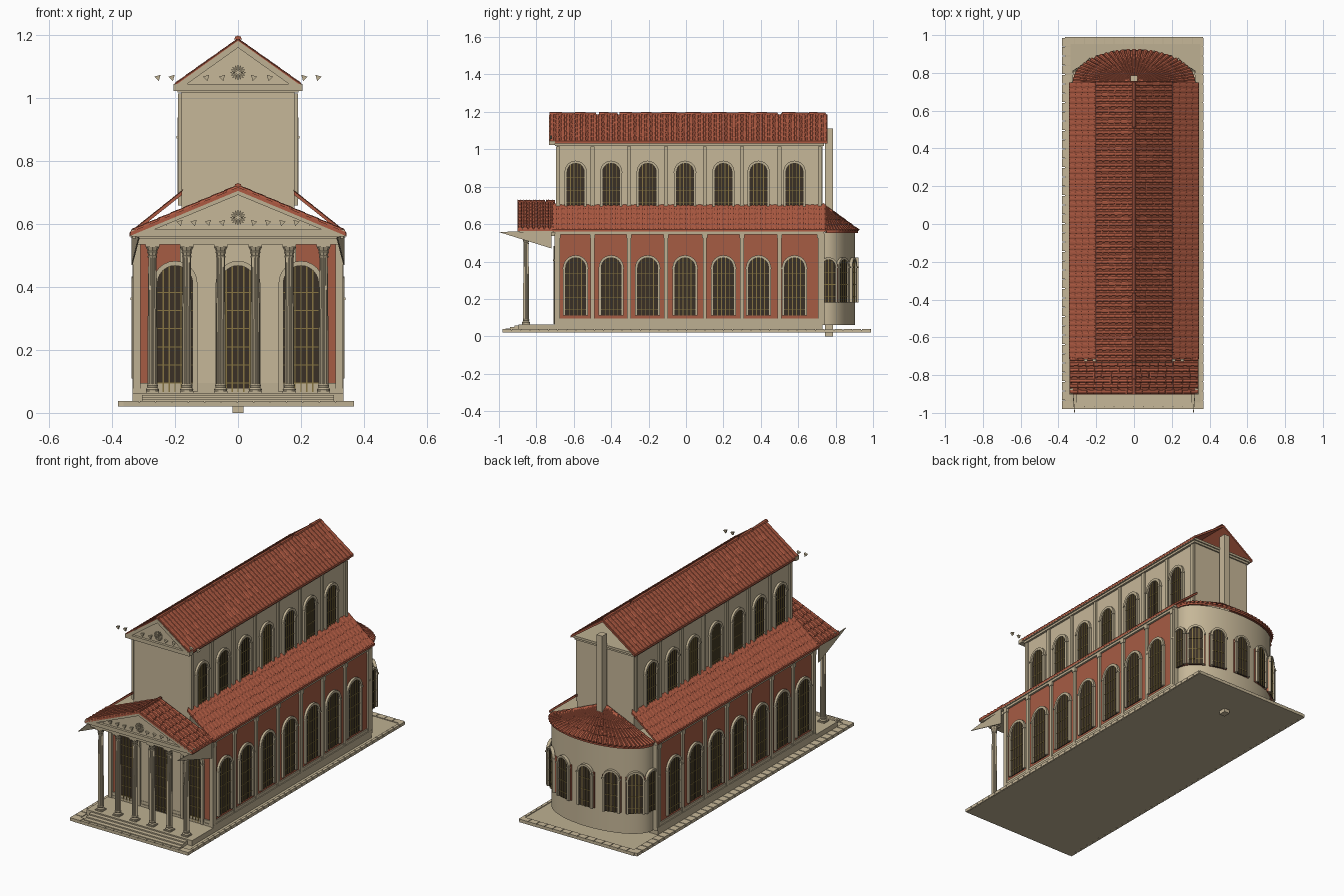
import bpy, bmesh, math, random
from mathutils import Vector, Matrix

if "Cube" in bpy.data.objects:
    bpy.data.objects.remove(bpy.data.objects["Cube"])
random.seed(3)
I = Matrix.Identity(4)

def mat(name, r, g, b):
    m = bpy.data.materials.new(name)
    lin = lambda c: (c / 255 / 12.92) if c < 11 else ((c / 255 + .055) / 1.055) ** 2.4
    m.diffuse_color = (lin(r), lin(g), lin(b), 1)
    m.use_nodes = True
    m.node_tree.nodes["Principled BSDF"].inputs["Base Color"].default_value = m.diffuse_color
    return m

MATS = [mat("pale_stone", 198, 183, 152), mat("trim_stone", 190, 176, 146), mat("red_plaster", 166, 92, 68),
        mat("roof_tile", 174, 90, 66), mat("dark_glass", 58, 48, 38), mat("bronze_bars", 134, 116, 66)]
WALL, TRIM, RED, TILE, DARK, BAR = range(6)

def finish(bm, name, smooth=False):
    bmesh.ops.recalc_face_normals(bm, faces=bm.faces)
    me = bpy.data.meshes.new(name)
    bm.to_mesh(me)
    bm.free()
    for m in MATS:
        me.materials.append(m)
    ob = bpy.data.objects.new(name, me)
    bpy.context.collection.objects.link(ob)
    if smooth:
        bpy.context.view_layer.objects.active = ob
        ob.select_set(True)
        bpy.ops.object.shade_smooth_by_angle(angle=math.radians(35))
        ob.select_set(False)

def face(bm, vs, m):
    bm.faces.new(vs).material_index = m

def prism(bm, pts, d0, d1, m, M=I):
    """Extrude an (x, z) outline along local y."""
    a = [bm.verts.new(M @ Vector((x, d0, z))) for x, z in pts]
    b = [bm.verts.new(M @ Vector((x, d1, z))) for x, z in pts]
    face(bm, a, m)
    face(bm, b[::-1], m)
    for i in range(len(pts)):
        j = (i + 1) % len(pts)
        face(bm, [a[i], b[i], b[j], a[j]], m)

def box(bm, x0, x1, y0, y1, z0, z1, m, M=I):
    prism(bm, [(x0, z0), (x1, z0), (x1, z1), (x0, z1)], y0, y1, m, M)

def frame(x, y, angle):
    """Local -y becomes the outward direction; angle 0 faces the front."""
    return Matrix.Translation((x, y, 0)) @ Matrix.Rotation(angle, 4, 'Z')

def arch(w, z0, z1, n=12):
    c = z1 - w
    return [(w, z0)] + [(w * math.cos(math.pi * i / n), c + w * math.sin(math.pi * i / n))
                        for i in range(n + 1)] + [(-w, z0)]

def window(bm, M, w, z0, z1, t=.014, bars=4):
    """Arched dark pane, stone surround and a bronze grille."""
    inner, outer = arch(w, z0, z1), arch(w + t, z0, z1 + t)
    prism(bm, inner, -.004, .004, DARK, M)
    prism(bm, outer + inner[::-1], -.013, .004, TRIM, M)
    for s in (-1, 1):
        box(bm, s * w - .008 + s * .008, s * w + .008 + s * .008, -.016, 0, z1 - w - .008, z1 - w, TRIM, M)
    for i in range(bars):
        x = w * (2 * (i + 1) / (bars + 1) - 1)
        box(bm, x - .002, x + .002, -.008, -.003, z0, z1 - w + math.sqrt(w * w - x * x), BAR, M)
    n = max(2, round((z1 - z0) / .07))
    for i in range(n):
        z = z0 + (z1 - w - z0) * (i + .5) / n
        box(bm, -w, w, -.007, -.003, z - .0015, z + .0015, BAR, M)

def rib(bm, lo, hi, up, r0, r1, courses):
    """Row of overlapping half-round tiles from eave to ridge."""
    side = (hi - lo).cross(up).normalized()
    for c in range(courses):
        rows = []
        for k, g in ((c, 1.15), (c + 1.05, .85)):
            f = min(1, max(0, k / courses + (random.uniform(-.02, .02) if c else 0)))
            r, p = (r0 + (r1 - r0) * f) * g, lo.lerp(hi, f)
            rows.append([bm.verts.new(p + side * r * math.cos(a) + up * r * math.sin(a))
                         for a in (math.pi * i / 4 for i in range(5))])
        for i in range(4):
            face(bm, [rows[0][i], rows[0][i + 1], rows[1][i + 1], rows[1][i]], TILE)
        face(bm, rows[0], TILE)

def slope(bm, s, x0, z0, x1, z1, y0, y1, courses, r=.010):
    """Tiled roof plane on side s, from eave (x0, z0) to top (x1, z1)."""
    prism(bm, [(s * x0, z0), (s * x1, z1), (s * x1, z1 - .012), (s * x0, z0 - .012)], y0, y1, TILE)
    up = Vector((s * (z0 - z1), 0, x0 - x1))
    up = -up.normalized() if up.z < 0 else up.normalized()
    n = round((y1 - y0) / .0285)
    for i in range(n):
        y = y0 + (y1 - y0) * (i + .5) / n
        rib(bm, Vector((s * x0, y, z0)), Vector((s * x1, y, z1)), up, r, r, courses)

def lathe(bm, prof, x, y, m, n=16, flute=0):
    rings = [[bm.verts.new((x + r * (1 - flute * (i % 2)) * math.cos(2 * math.pi * i / n),
                            y + r * (1 - flute * (i % 2)) * math.sin(2 * math.pi * i / n), z))
              for i in range(n)] for r, z in prof]
    for a, b in zip(rings, rings[1:]):
        for i in range(n):
            j = (i + 1) % n
            face(bm, [a[i], a[j], b[j], b[i]], m)
    face(bm, rings[0], m)
    face(bm, rings[-1], m)

def pediment(name, w, z0, z1, yf, yb, zo, xs):
    """Gable with recessed field, raking frame, rosette and leaf row."""
    bm = bmesh.new()
    k = (z1 - z0) / w
    prism(bm, [(-w, z0), (w, z0), (0, z1)], yf + .014, yb, WALL)
    box(bm, -w, w, yf, yb, z0 - .014, z0 + .008, TRIM)
    for s in (-1, 1):
        prism(bm, [(s * w, z0), (0, z1), (0, z1 - .022), (s * (w - .022 / k), z0)], yf, yb, TRIM)
        for x in xs:
            prism(bm, [(s * x - s * .009, zo + .008), (s * x + s * .011, zo + .002), (s * x - s * .003, zo - .012)],
                  yf + .004, yf + .016, TRIM)
    for i in range(16):
        M = Matrix.Translation((0, 0, zo + .015)) @ Matrix.Rotation(i * math.pi / 8, 4, 'Y')
        prism(bm, [(0, .005), (.003, .018), (0, .026), (-.003, .018)], yf + .006, yf + .016, TRIM, M)
    finish(bm, name)

# Paved base with a border of blocks
bm = bmesh.new()
box(bm, -.364, .364, -.98, .99, .02, .034, TRIM)
for s in (-1, 1):
    for i in range(40):
        y = -.98 + i * .04925
        box(bm, s * .367 - .014, s * .367 - .014 + .016 if s > 0 else s * .367 + .03, y, y + .045, .021, .038, WALL)
    for i in range(14):
        x = -.364 + i * .052
        y = .005 + s * .967
        box(bm, x, x + .048, y - .018, y + .018, .021, .038, WALL)
finish(bm, "paved_base")

# Podium and front steps
bm = bmesh.new()
box(bm, -.335, .335, -.895, .73, .03, .064, TRIM)
for i in range(3):
    box(bm, -.305, .305, -.965 + i * .024, -.89, .03, .043 + i * .007, WALL)
finish(bm, "podium_and_steps")

# Red aisle block with pale centre front, bands and pilasters
BAYS = [-.59, -.40, -.205, -.005, .20, .388, .58]
PIERS = [-.685, -.5, -.305, -.107, .1, .3, .5, .715]
bm = bmesh.new()
box(bm, -.325, .325, -.69, .73, .06, .565, RED)
box(bm, -.185, .185, -.695, -.68, .06, .565, WALL)
box(bm, -.336, .336, -.70, .738, .06, .078, TRIM)
box(bm, -.331, .331, -.697, .734, .078, .095, TRIM)
box(bm, -.336, .336, -.70, .738, .545, .558, TRIM)
box(bm, -.342, .342, -.705, .742, .558, .572, TRIM)
for s in (-1, 1):
    for y in PIERS:
        box(bm, s * .329 - .006, s * .329 + .006, y - .010, y + .010, .06, .55, TRIM)
        box(bm, s * .329 - .009, s * .329 + .009, y - .014, y + .014, .525, .55, TRIM)
    for y in (-.694, .732):
        box(bm, s * .322 - .012, s * .322 + .012, y - .008, y + .008, .06, .55, TRIM)
finish(bm, "aisle_walls")

# Nave block
bm = bmesh.new()
box(bm, -.18, .18, -.69, .73, .56, 1.03, WALL)
box(bm, -.192, .192, -.70, .738, 1.018, 1.032, TRIM)
box(bm, -.2, .2, -.715, .745, 1.03, 1.043, TRIM)
for s in (-1, 1):
    for y in PIERS:
        box(bm, s * .184 - .006, s * .184 + .006, y - .010, y + .010, .66, 1.015, TRIM)
finish(bm, "nave_walls")

# Windows and doors
bm = bmesh.new()
for s in (-1, 1):
    for y in BAYS:
        window(bm, frame(s * .325, y, s * math.pi / 2), .053, .11, .42)
        window(bm, frame(s * .18, y, s * math.pi / 2), .045, .68, .925)
finish(bm, "side_windows")
bm = bmesh.new()
for x, y in ((-.2, -.693), (0, -.696), (.2, -.693)):
    window(bm, frame(x, y, 0), .056, .066, .468, .015, 5)
finish(bm, "front_doors")

# Elliptical apse with window bays
CY = .75
def ell(t, rx, ry):
    return rx * math.cos(t), CY + ry * math.sin(t)
bm = bmesh.new()
N = 40
out = [(.31, .72)] + [ell(math.pi * i / N, .31, .153) for i in range(N + 1)] + [(-.31, .72)]
M = Matrix(((1, 0, 0, 0), (0, 0, 1, 0), (0, 1, 0, 0), (0, 0, 0, 1)))   # outline in plan, extruded upwards
prism(bm, out, .06, .555, WALL, M)
finish(bm, "apse_wall", True)
bm = bmesh.new()
for i in range(7):
    t = math.radians(4 + i * 172 / 6)
    x, y = ell(t, .312, .155)
    F = frame(x, y, math.atan2(math.sin(t) / .153, math.cos(t) / .31) + math.pi / 2)
    box(bm, -.052, .052, -.003, .03, .18, .385, RED, F)
    window(bm, F @ Matrix.Translation((0, -.004, 0)), .036, .18, .41, .012, 3)
finish(bm, "apse_windows")
bm = bmesh.new()
top = Vector((0, .74, .705))
edge = [Vector((*ell(math.pi * i / 32, .32, .17), .562)) for i in range(33)]
for a, b in zip(edge, edge[1:]):
    lo = Vector((0, 0, -.01))
    q = [bm.verts.new(p) for p in (a, b, top, a + lo, b + lo, top + lo)]
    for f in ((0, 1, 2), (3, 5, 4), (0, 3, 4, 1)):
        face(bm, [q[k] for k in f], TILE)
for p in edge:
    d = top - p
    up = d.cross(Vector((0, 0, 1)).cross(d)).normalized()
    rib(bm, p, top, up if up.z > 0 else -up, .011, .002, 5)
finish(bm, "apse_roof")

# Tiled roofs
for name, args in (("nave_roof", (.204, 1.043, 0, 1.187, -.73, .757, 6)),
                   ("aisle_roof", (.345, .572, .178, .705, -.715, .748, 5)),
                   ("portico_roof", (.342, .575, 0, .718, -.902, -.70, 8))):
    bm = bmesh.new()
    for s in (-1, 1):
        slope(bm, s, *args)
    if args[2] == 0:
        rib(bm, Vector((0, args[4], args[3])), Vector((0, args[5], args[3])), Vector((0, 0, 1)), .011, .011, 12)
    finish(bm, name)

# Pediments
pediment("nave_pediment", .205, 1.037, 1.183, -.732, -.70, 1.067, (.05, .10, .155, .21, .255))
pediment("portico_pediment", .338, .575, .715, -.902, -.87, .606, (.05, .095, .14, .185, .23))

# Portico beams and ceiling, with pointed corner plates
bm = bmesh.new()
box(bm, -.322, .322, -.878, -.69, .536, .555, TRIM)
box(bm, -.335, .335, -.89, -.69, .555, .572, TRIM)
for s in (-1, 1):
    F = frame(s * .337, -.72, s * math.pi / 2) @ Matrix.Rotation(s * -.08, 4, 'Z')
    prism(bm, [(0, .57), (0, .47), (s * -.28, .557)], -.002, .002, TRIM, F)
finish(bm, "portico_beams")

# Six fluted columns
bm = bmesh.new()
for s in (-1, 1):
    for x in (.055, .163, .272):
        x *= s
        box(bm, x - .021, x + .021, -.876, -.834, .062, .07, TRIM)
        lathe(bm, [(.02, .07), (.021, .075), (.016, .081), (.018, .087), (.0155, .092)], x, -.855, TRIM)
        lathe(bm, [(.0155, .09), (.0155, .25), (.013, .497)], x, -.855, WALL, 24, .14)
        lathe(bm, [(.015, .494), (.015, .499), (.013, .501), (.017, .512), (.015, .514), (.022, .529)],
              x, -.855, TRIM, 16, .1)
        box(bm, x - .022, x + .022, -.877, -.833, .528, .537, TRIM)
finish(bm, "portico_columns")

# Tall post against the rear wall
bm = bmesh.new()
box(bm, -.018, .018, .742, .785, 0, 1.11, WALL)
finish(bm, "rear_post")
